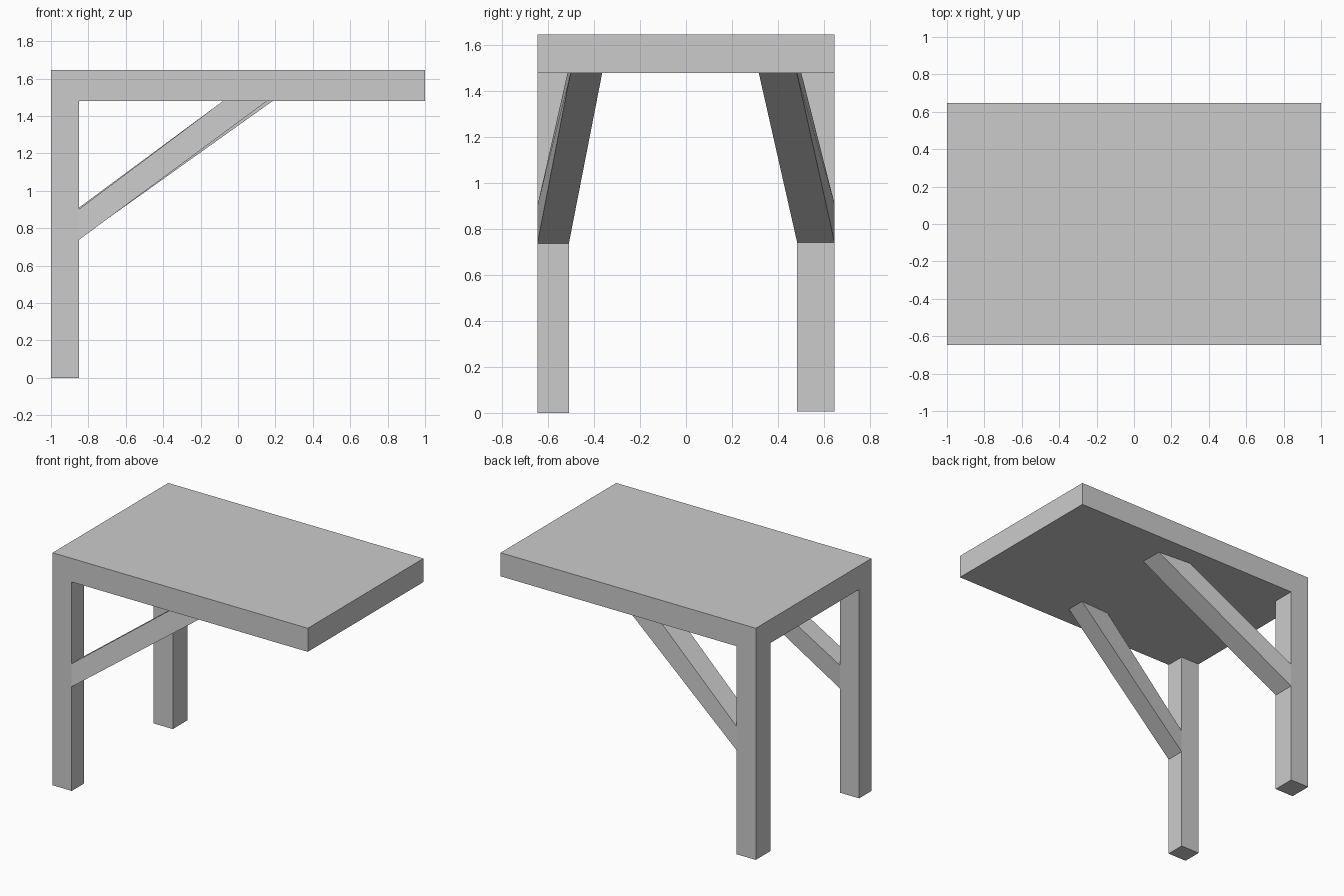
import bpy, bmesh

if "Cube" in bpy.data.objects:
    bpy.data.objects.remove(bpy.data.objects["Cube"])

TOP, UNDER = 1.647, 1.48
HALF_Y = 0.647
LEG_X = -0.85          # inner face of the legs


def loft(name, start, end):
    """Closed solid between two matching four-point cross-sections."""
    bm = bmesh.new()
    a = [bm.verts.new(p) for p in start]
    b = [bm.verts.new(p) for p in end]
    bm.faces.new(a)
    bm.faces.new(b)
    for i in range(4):
        j = (i + 1) % 4
        bm.faces.new((a[i], a[j], b[j], b[i]))
    bmesh.ops.recalc_face_normals(bm, faces=bm.faces)
    mesh = bpy.data.meshes.new(name)
    bm.to_mesh(mesh)
    bm.free()
    obj = bpy.data.objects.new(name, mesh)
    bpy.context.collection.objects.link(obj)
    return obj


def box(name, x, y, z):
    def section(h):
        return [(x[0], y[0], h), (x[1], y[0], h), (x[1], y[1], h), (x[0], y[1], h)]
    return loft(name, section(z[0]), section(z[1]))


def brace(name, y_leg, z_leg, y_low, y_high, x_low, x_high):
    """Slanted strut from the leg's inner face to the underside of the top."""
    (ya, yb), (za, zb) = y_leg, z_leg
    start = [(LEG_X, ya, za), (LEG_X, yb, za), (LEG_X, yb, zb), (LEG_X, ya, zb)]
    end = [(x_low, y_low[0], UNDER), (x_low, y_low[1], UNDER),
           (x_high, y_high[1], UNDER), (x_high, y_high[0], UNDER)]
    return loft(name, start, end)


# Table top
box("table_top", (-1, 1), (-HALF_Y, HALF_Y), (UNDER, TOP))

# Legs, slightly different in width and length
box("front_leg", (-1, LEG_X), (-HALF_Y, -0.51), (0, UNDER))
box("back_leg", (-1, LEG_X), (0.484, HALF_Y), (0.006, UNDER))

# Braces leaning inwards
brace("front_brace", (-HALF_Y, -0.51), (0.738, 0.902),
      (-0.503, -0.365), (-0.516, -0.375), 0.155, -0.08)
brace("back_brace", (HALF_Y, 0.484), (0.742, 0.91),
      (0.483, 0.317), (0.502, 0.33), 0.185, -0.08)
